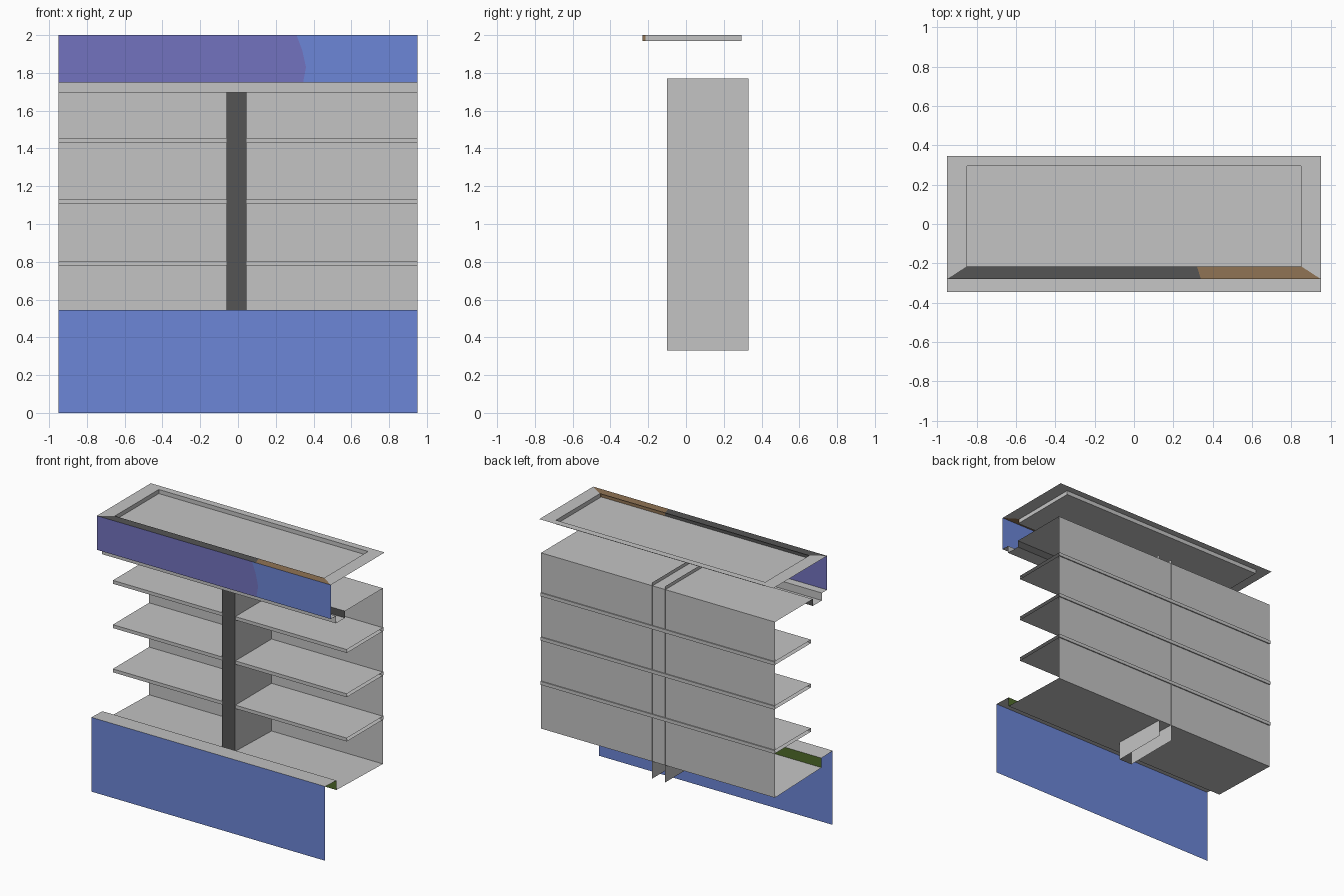
import bpy

if "Cube" in bpy.data.objects:
    bpy.data.objects.remove(bpy.data.objects["Cube"])

W = 0.95  # half width of the cabinet


def mat(name, rgb):
    m = bpy.data.materials.new(name)
    m.diffuse_color = (*rgb, 1)
    m.use_nodes = True
    m.node_tree.nodes["Principled BSDF"].inputs["Base Color"].default_value = m.diffuse_color
    return m


GREY = mat("light_grey", (0.55, 0.55, 0.55))
BLUE = mat("blue", (0.15, 0.24, 0.68))
PURPLE = mat("purple_blue", (0.17, 0.17, 0.52))
DARK = mat("dark_grey", (0.09, 0.09, 0.09))
BROWN = mat("brown", (0.28, 0.175, 0.09))
GREEN = mat("green", (0.08, 0.15, 0.023))


def mesh(name, verts, faces, material):
    me = bpy.data.meshes.new(name)
    me.from_pydata(verts, [], faces)
    me.materials.append(material)
    ob = bpy.data.objects.new(name, me)
    bpy.context.collection.objects.link(ob)
    return ob


def sheet(name, profile, material, x0=-W, x1=W, closed=False):
    """Open-ended sheet: a (y, z) profile swept along x."""
    n = len(profile)
    verts = [(x0, y, z) for y, z in profile] + [(x1, y, z) for y, z in profile]
    faces = [(i, n + i, n + (i + 1) % n, (i + 1) % n)
             for i in range(n if closed else n - 1)]
    return mesh(name, verts, faces, material)


def plate(name, points, material):
    return mesh(name, points, [range(len(points))], material)


# Base: front panel, ledge and bin lip
sheet("base_front_panel", [(-0.345, 0), (-0.345, 0.545)], BLUE)
sheet("base_ledge", [(-0.345, 0.545), (-0.215, 0.54)], GREY)
sheet("bin_lip", [(-0.215, 0.54), (-0.215, 0.47)], GREEN)

# Cabinet liner: floor, back and ceiling
sheet("liner", [(-0.215, 0.47), (0.325, 0.455), (0.325, 1.745),
                (-0.115, 1.745)], GREY)

# Air channel at the front of the ceiling
sheet("channel_wall", [(-0.115, 1.745), (-0.115, 1.695)], DARK)
sheet("channel_fascia", [(-0.115, 1.695), (-0.22, 1.695), (-0.22, 1.75),
                         (-0.28, 1.75)], GREY)

# Shelves, open at the ends and just poking through the back
for i, z in enumerate((0.805, 1.13, 1.455)):
    sheet(f"shelf_{i + 1}", [(-0.095, z), (0.333, z), (0.333, z - 0.025),
                             (-0.095, z - 0.025)], GREY, closed=True)

# Centre divider: two sides and a dark front
DY0, DY1, DZ0, DZ1 = -0.10, 0.33, 0.33, 1.77
for side, x in (("left", -0.06), ("right", 0.045)):
    plate(f"divider_{side}", [(x, DY0, DZ0), (x, DY1, DZ0),
                              (x, DY1, DZ1), (x, DY0, DZ1)], GREY)
sheet("divider_front", [(DY0, DZ0), (DY0, 1.745)], DARK, -0.06, 0.045)

# Canopy sign, two colours meeting on a curved edge
F = -0.28
edge = [(0.345, 1.75), (0.36, 1.83), (0.34, 1.92), (0.31, 2.0)]
curve = [(x, F, z) for x, z in edge]
plate("sign_left", [(-W, F, 2), (-W, F, 1.75)] + curve, PURPLE)
plate("sign_right", [(W, F, 2), (W, F, 1.75)] + curve, BLUE)

# Canopy top: mitred front strip, then a grey frame round a recess
IX, IY0, IY1, IZ = 0.85, -0.215, 0.295, 1.97
B = 0.345
plate("top_strip_left", [(-W, F, 2), (0.34, F, 2), (0.32, IY0, 2),
                         (-IX, IY0, 2)], DARK)
plate("top_strip_right", [(0.34, F, 2), (W, F, 2), (IX, IY0, 2),
                          (0.32, IY0, 2)], BROWN)
plate("top_frame_back", [(-W, B, 2), (W, B, 2), (IX, IY1, 2),
                         (-IX, IY1, 2)], GREY)
for side, s, c in (("left", -1, DARK), ("right", 1, BROWN)):
    plate(f"top_frame_{side}", [(s * W, F, 2), (s * W, B, 2),
                                (s * IX, IY1, 2), (s * IX, IY0, 2)], GREY)
    plate(f"recess_wall_{side}", [(s * IX, IY0, 2), (s * IX, IY1, 2),
                                  (s * IX, IY1, IZ), (s * IX, IY0, IZ)], GREY)
    plate(f"recess_corner_{side}", [(s * IX, -0.23, 2), (s * IX, IY0, 2),
                                    (s * IX, IY0, IZ), (s * IX, -0.23, IZ)], c)
sheet("recess_panel", [(IY1, 2), (IY1, IZ), (-0.23, IZ)], GREY, -IX, IX)
sheet("recess_front_left", [(-0.23, IZ), (-0.23, 2)], DARK, -IX, 0.33)
sheet("recess_front_right", [(-0.23, IZ), (-0.23, 2)], BROWN, 0.33, IX)
